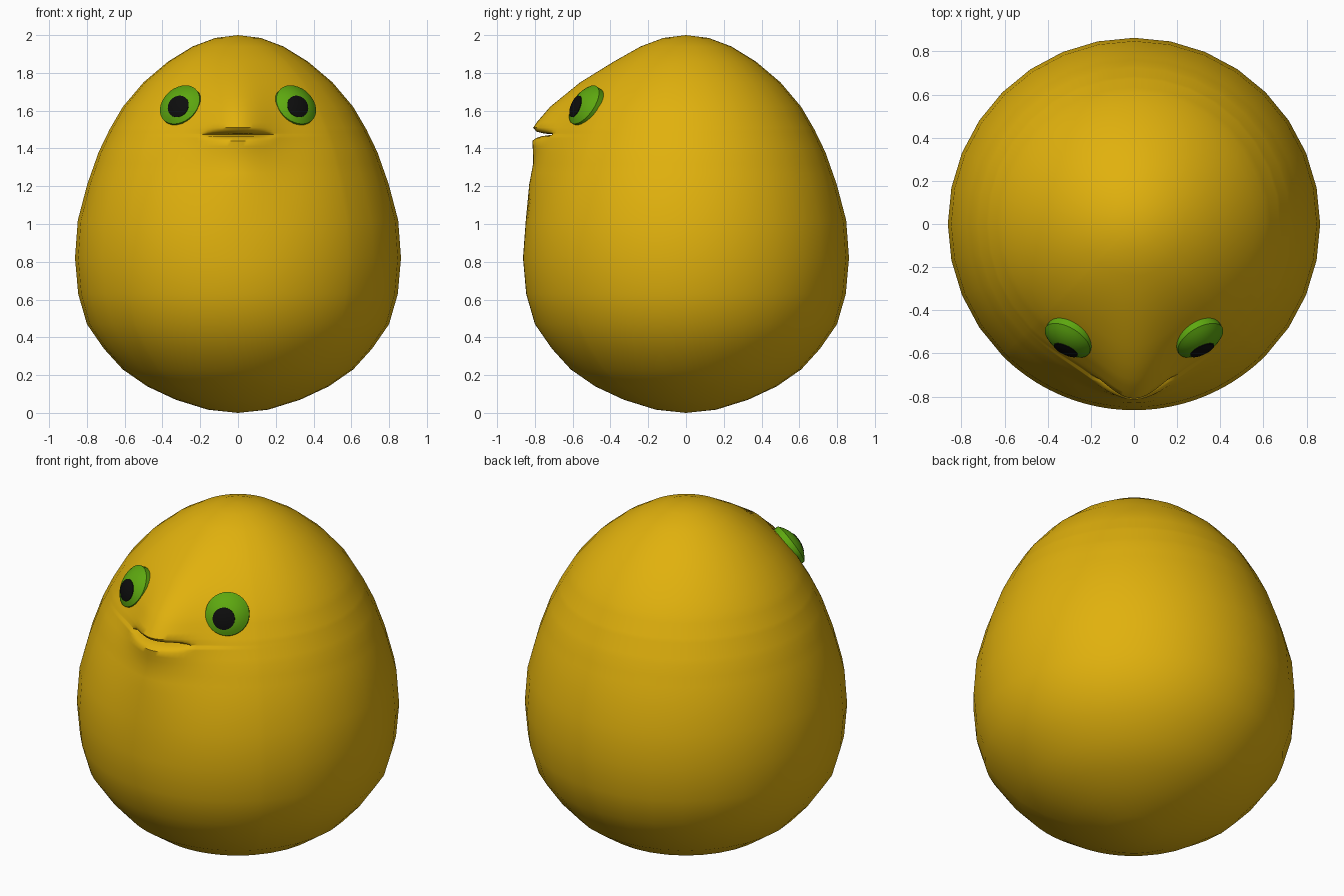
import bpy, bmesh, math
from mathutils import Vector

cube = bpy.data.objects.get("Cube")
if cube:
    bpy.data.objects.remove(cube)


def material(name, rgb):
    mat = bpy.data.materials.new(name)
    mat.use_nodes = True
    mat.diffuse_color = (*rgb, 1)
    mat.node_tree.nodes["Principled BSDF"].inputs["Base Color"].default_value = (*rgb, 1)
    return mat


yellow = material("golden yellow", (0.75, 0.44, 0.004))
green = material("leaf green", (0.11, 0.39, 0.005))
black = material("black", (0.004, 0.004, 0.004))


def lookup(table, z):
    """Linear interpolation in a list of (z, value) pairs."""
    if z <= table[0][0]:
        return table[0][1]
    for (z0, v0), (z1, v1) in zip(table, table[1:]):
        if z <= z1:
            return v0 + (v1 - v0) * (z - z0) / (z1 - z0)
    return table[-1][1]


def loft(name, rings, mat, smooth_angle):
    """Skin closed rings of points; a ring with one point is a pole."""
    bm = bmesh.new()
    loops = [[bm.verts.new(p) for p in ring] for ring in rings]
    for low, high in zip(loops, loops[1:]):
        n = max(len(low), len(high))
        for i in range(n):
            j = (i + 1) % n
            if len(low) == 1:
                bm.faces.new((low[0], high[j], high[i]))
            elif len(high) == 1:
                bm.faces.new((low[i], low[j], high[0]))
            else:
                bm.faces.new((low[i], low[j], high[j], high[i]))
    bmesh.ops.recalc_face_normals(bm, faces=bm.faces)
    mesh = bpy.data.meshes.new(name)
    bm.to_mesh(mesh)
    bm.free()
    mesh.materials.append(mat)
    obj = bpy.data.objects.new(name, mesh)
    bpy.context.collection.objects.link(obj)
    bpy.ops.object.select_all(action='DESELECT')
    obj.select_set(True)
    bpy.context.view_layer.objects.active = obj
    bpy.ops.object.shade_smooth_by_angle(angle=math.radians(smooth_angle))
    return obj


# Egg outline, snout bulge and mouth slot depth, each by height
outline = [(0.0, 0), (0.017, 0.16), (0.07, 0.33), (0.14, 0.48), (0.23, 0.61),
           (0.34, 0.71), (0.47, 0.8), (0.63, 0.846), (0.82, 0.863), (1.02, 0.848),
           (1.21, 0.798), (1.38, 0.738), (1.5, 0.68), (1.62, 0.61), (1.75, 0.5),
           (1.86, 0.37), (1.94, 0.24), (1.985, 0.12), (2.0, 0)]
bulge = [(1.02, 0), (1.21, 0.032), (1.32, 0.05), (1.38, 0.072), (1.44, 0.105),
         (1.51, 0.135), (1.54, 0.132), (1.62, 0.11), (1.75, 0.06), (1.86, 0.012), (1.94, 0)]
slot = [(1.44, 0), (1.455, 0.02), (1.465, 0.05), (1.474, 0.115),
        (1.479, 0.06), (1.489, 0.02), (1.51, 0)]

# Columns are finer across the face
step = math.tau / 32
angles = []
for i in range(32):
    cuts = 5 if i < 4 or i >= 28 else 1
    angles += [(i + k / cuts) * step for k in range(cuts)]


def body_point(z, a):
    r = lookup(outline, z)
    x, y = r * math.sin(a), -r * math.cos(a)
    if y < 0:
        spread = 0.13 if z > 1.47 else 0.15
        y -= lookup(bulge, z) * math.exp(-x * x / (2 * spread ** 2))
        y += lookup(slot, z) * max(0, 1 - (x / 0.19) ** 2)
    return x, y, z


heights = sorted({z for z, _ in outline + bulge + slot} | {1.27, 1.41, 1.58, 1.68})
rings = [[(0, 0, z)] if z in (0, 2) else [body_point(z, a) for a in angles] for z in heights]
loft("body", rings, yellow, 50)


# Eyes: a domed disc with a skirt, and a thin curved pupil lying on the dome
def cap(name, centre, axis, radius, half_angle, skirt, mat):
    axis = Vector(axis).normalized()
    side = axis.cross(Vector((0, 0, 1))).normalized()
    up = side.cross(axis)

    def ring(r, h):
        return [centre + axis * h + (side * math.cos(t) + up * math.sin(t)) * r
                for t in (math.tau * k / 32 for k in range(32))]

    shells = [[centre + axis * radius]]
    for k in range(1, 7):
        a = half_angle * k / 6
        shells.append(ring(radius * math.sin(a), radius * math.cos(a)))
    shells.append(ring(radius * math.sin(half_angle), radius * math.cos(half_angle) - skirt))
    loft(name, shells, mat, 35)


for side_name, s in (("left", 1), ("right", -1)):
    centre = Vector((s * 0.249, -0.442, 1.566))
    cap(side_name + "_eye", centre, (s * 0.45, -0.74, 0.5), 0.177,
        math.radians(41.8), 0.07, green)
    cap(side_name + "_pupil", centre, (s * 0.40, -0.85, 0.335), 0.180,
        math.radians(19.5), 0.006, black)
